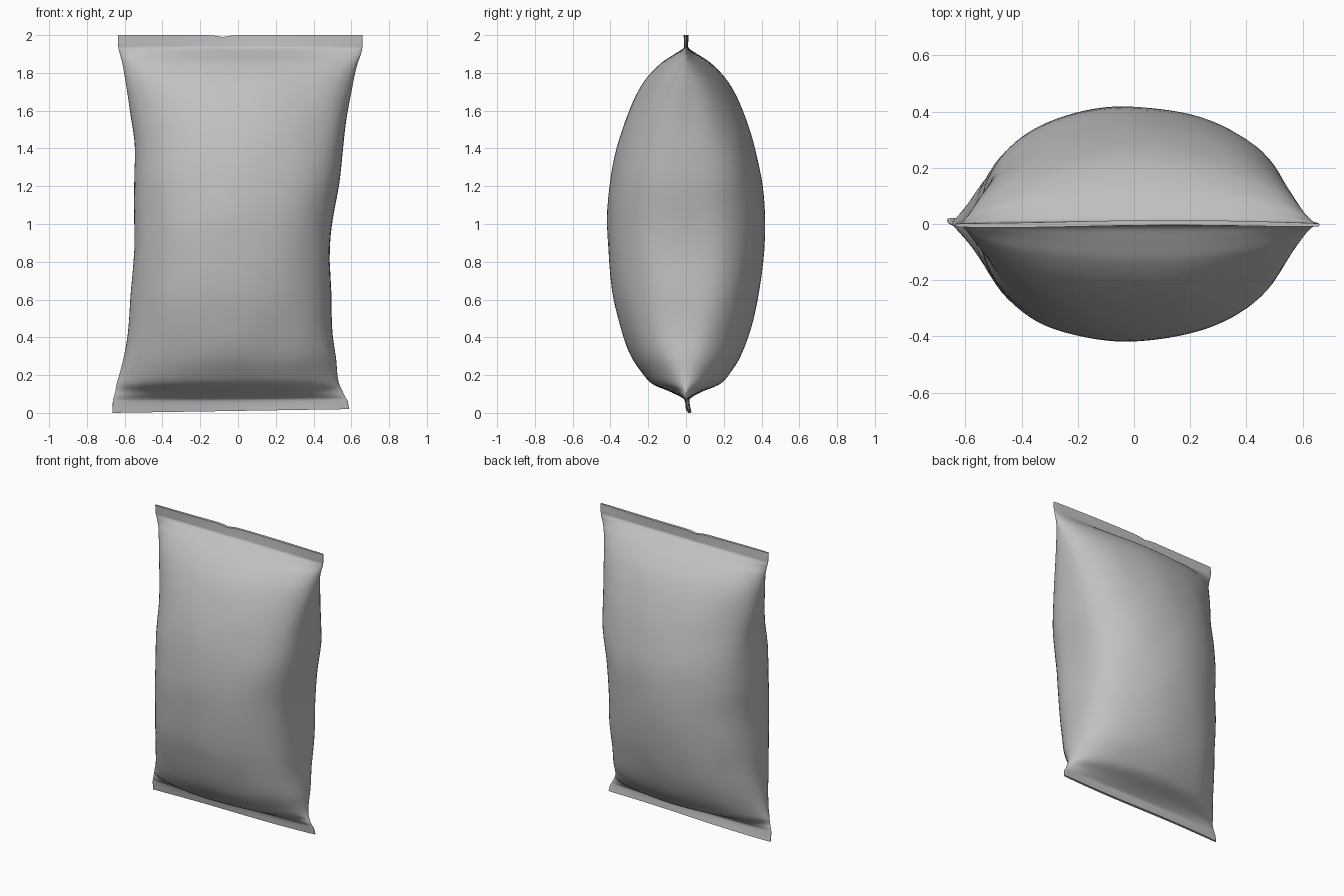
import bpy
import bmesh
import math
from mathutils import Vector, noise

cube = bpy.data.objects.get("Cube")
if cube:
    bpy.data.objects.remove(cube, do_unlink=True)

foil = bpy.data.materials.new("plain grey foil")
foil.use_nodes = True
GREY = (0.53, 0.53, 0.53, 1)
foil.diffuse_color = GREY
foil.node_tree.nodes["Principled BSDF"].inputs["Base Color"].default_value = GREY

# Stations: height, right edge x, left edge x, half depth, edge sharpness
# The first and last few are the flat crimped seals.
STATIONS = [
    (0, -.665, .588, .009, .15),
    (.055, -.663, .58, .01, .2),
    (.075, -.66, .57, .02, .4),
    (.11, -.65, .555, .08, .66),
    (.15, -.642, .535, .175, .6),
    (.2, -.628, .525, .225, .54),
    (.3, -.605, .52, .29, .48),
    (.45, -.582, .5, .345, .43),
    (.65, -.563, .49, .39, .4),
    (.95, -.55, .492, .418, .39),
    (1.2, -.55, .535, .405, .39),
    (1.4, -.547, .555, .367, .4),
    (1.6, -.57, .58, .3, .44),
    (1.75, -.595, .61, .225, .5),
    (1.85, -.612, .635, .135, .57),
    (1.9, -.625, .652, .06, .6),
    (1.93, -.633, .658, .015, .35),
    (1.95, -.635, .66, .01, .2),
    (2, -.635, .66, .009, .15),
]
STEPS = 4
HALF_RING = 44


def smooth_stations():
    """Interpolate the stations with a cubic whose slopes follow the heights."""
    last = len(STATIONS) - 1

    def slope(i, k):
        a, b = STATIONS[max(i - 1, 0)], STATIONS[min(i + 1, last)]
        return (b[k] - a[k]) / (b[0] - a[0])

    for i in range(last):
        a, b = STATIONS[i], STATIONS[i + 1]
        h = b[0] - a[0]
        for s in range(STEPS):
            t = s / STEPS
            blend = t * t * (3 - 2 * t)
            row = [a[0] + h * t]
            for k in range(1, len(a)):
                bend = t * (1 - t) * h * ((1 - t) * slope(i, k) - t * slope(i + 1, k))
                row.append(a[k] + (b[k] - a[k]) * blend + bend)
            row[3] = max(row[3], .008)
            yield row
    yield STATIONS[-1]


def bag_ring(z, x_min, x_max, depth, sharp):
    mid, half = (x_min + x_max) / 2, (x_max - x_min) / 2
    fade = min(1, depth / .3)
    low_rim = max(0, 1 - z / .1)
    high_rim = max(0, (z - 1.92) / .08)
    ring = []
    for i in range(2 * HALF_RING):
        angle = math.pi * i / HALF_RING
        c, s = math.cos(angle), math.sin(angle)
        # The left half is a little fuller than the right
        power = 2 * sharp - .09 * c * fade
        x = mid + half * c
        y = math.copysign(depth * abs(s) ** power, s)
        # Soft dents in the foil
        dent = noise.noise(Vector((c * 2, s * 2, z * 4)))
        x += .008 * dent * fade * c
        y += .006 * dent * fade * s
        # Wavy, slightly tilted seal rims with a small nick at the top
        y += low_rim * (.014 - .006 * math.sin(c * 3))
        y += high_rim * .005 * math.sin(c * 3 + 1)
        tilt = low_rim * .01 * (c + 1)
        nick = high_rim * .01 * math.exp(-((x + .08) / .04) ** 2)
        ring.append((x, y, z + tilt - nick))
    return ring


# Skin the rings into one closed bag
bm = bmesh.new()
loops = [[bm.verts.new(p) for p in bag_ring(*row)] for row in smooth_stations()]
for low, high in zip(loops, loops[1:]):
    for i in range(len(low)):
        j = (i + 1) % len(low)
        bm.faces.new((low[i], low[j], high[j], high[i]))

# Close each rim with a strip joining its front and back edges
for loop in (loops[0], loops[-1]):
    for i in range(HALF_RING):
        quad = (loop[i], loop[i + 1], loop[-i - 1], loop[-i])
        bm.faces.new(list(dict.fromkeys(quad)))
bmesh.ops.recalc_face_normals(bm, faces=bm.faces)

mesh = bpy.data.meshes.new("sealed_bag")
bm.to_mesh(mesh)
bm.free()
mesh.materials.append(foil)
bag = bpy.data.objects.new("sealed_bag", mesh)
bpy.context.collection.objects.link(bag)
bpy.ops.object.select_all(action='DESELECT')
bag.select_set(True)
bpy.context.view_layer.objects.active = bag
bpy.ops.object.shade_smooth_by_angle(angle=math.radians(60))
